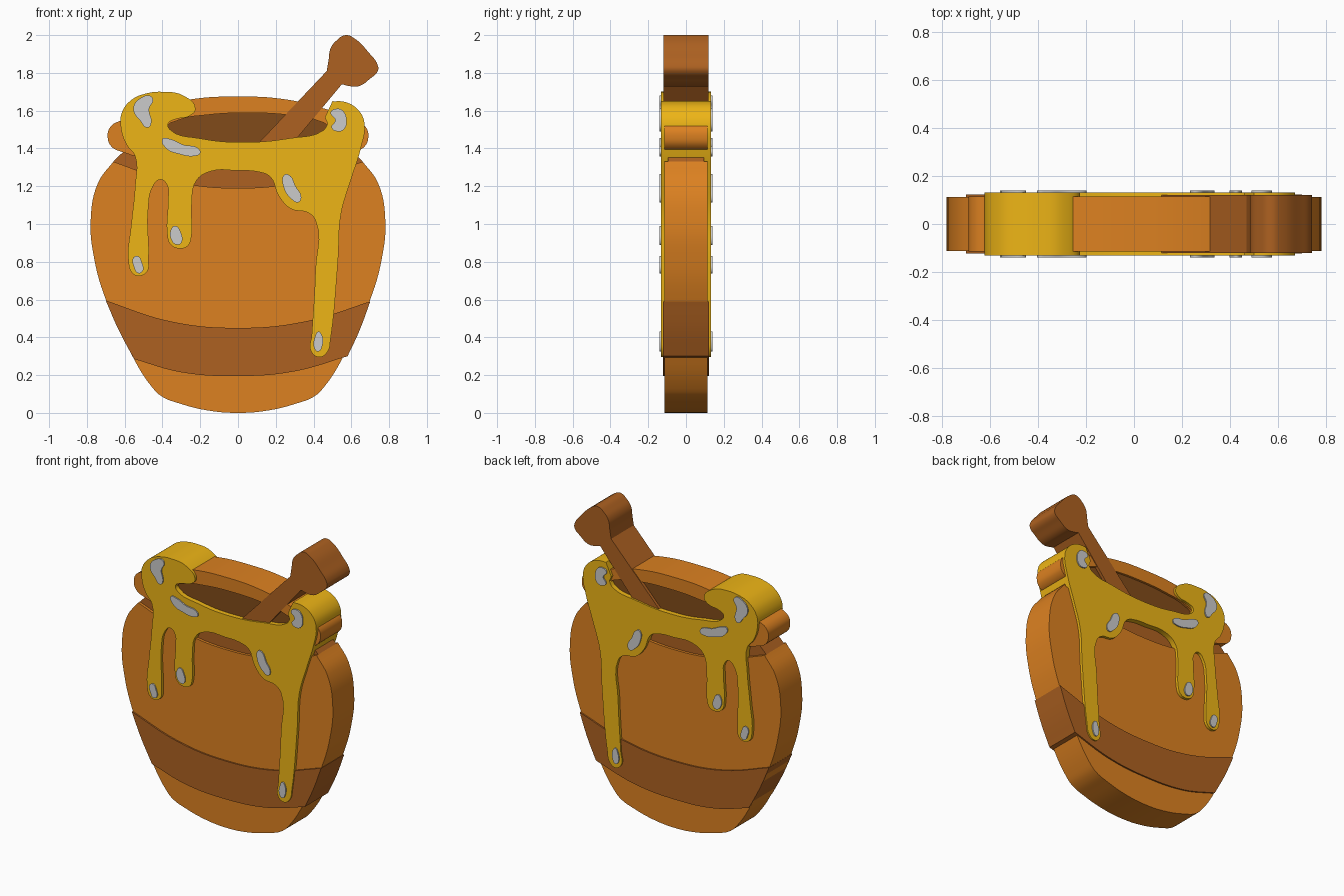
import bpy, bmesh, math

if "Cube" in bpy.data.objects:
    bpy.data.objects.remove(bpy.data.objects["Cube"])


def material(name, rgb):
    m = bpy.data.materials.new(name)
    m.diffuse_color = (*rgb, 1)
    m.use_nodes = True
    m.node_tree.nodes["Principled BSDF"].inputs["Base Color"].default_value = m.diffuse_color
    return m


ORANGE = material("orange_clay", (0.72, 0.22, 0.015))
BROWN = material("brown_band", (0.42, 0.12, 0.015))
DARK = material("dark_inside", (0.22, 0.07, 0.01))
WOOD = material("wood", (0.42, 0.12, 0.015))
GOLD = material("honey_gold", (0.85, 0.46, 0.008))


def slab(name, loops, half, mat=None, res=6):
    """Extruded outline; points are (x, z) or (x, z, 1) for a sharp corner. Extra loops are holes."""
    cu = bpy.data.curves.new(name, 'CURVE')
    cu.dimensions, cu.fill_mode = '2D', 'BOTH'
    cu.extrude, cu.resolution_u = half, res
    for pts in loops:
        s = cu.splines.new('BEZIER')
        s.bezier_points.add(len(pts) - 1)
        s.use_cyclic_u = True
        n = len(pts)
        for i, (b, p) in enumerate(zip(s.bezier_points, pts)):
            b.co = (p[0], p[1], 0)
            b.handle_left_type = b.handle_right_type = 'AUTO'
            if len(p) > 2:
                # corner handles aim at the neighbouring points
                for side, q in (('left', pts[i - 1]), ('right', pts[(i + 1) % n])):
                    setattr(b, f'handle_{side}_type', 'FREE')
                    setattr(b, f'handle_{side}', (p[0] + (q[0] - p[0]) / 3, p[1] + (q[1] - p[1]) / 3, 0))
    ob = bpy.data.objects.new(name, cu)
    bpy.context.collection.objects.link(ob)
    ob.rotation_euler.x = math.pi / 2
    bpy.ops.object.select_all(action='DESELECT')
    ob.select_set(True)
    bpy.context.view_layer.objects.active = ob
    bpy.ops.object.convert(target='MESH')
    bpy.ops.object.transform_apply(location=False, rotation=True, scale=False)
    ob = bpy.context.object
    bm = bmesh.new()
    bm.from_mesh(ob.data)
    bmesh.ops.remove_doubles(bm, verts=bm.verts, dist=1e-5)
    bmesh.ops.recalc_face_normals(bm, faces=bm.faces)
    bm.to_mesh(ob.data)
    bm.free()
    ob.data.materials.clear()
    if mat:
        ob.data.materials.append(mat)
    bpy.ops.object.shade_smooth_by_angle(angle=math.radians(30))
    return ob


def mirrored(half_pts):
    """Left half from top centre to bottom centre, completed on the right."""
    return half_pts + [(-p[0], *p[1:]) for p in reversed(half_pts[1:-1])]


def px(pts):
    """Outline traced in hundredths of a unit."""
    return [(p[0] / 100, p[1] / 100, *p[2:]) for p in pts]


# pot
slab("pot_body", [mirrored([(0, 1.19), (-.36, 1.23), (-.66, 1.33, 1), (-.74, 1.22), (-.78, 1.02),
     (-.76, .81), (-.70, .60), (-.58, .34), (-.45, .13), (-.40, .085), (-.31, .05), (-.16, .013), (0, 0)])], .113, ORANGE)
slab("pot_neck", [mirrored([(0, 1.32), (-.60, 1.39, 1), (-.66, 1.33, 1), (-.36, 1.21), (0, 1.17)])], .095, BROWN)
slab("pot_band", [[(0, .45), (-.36, .485), (-.70, .595, 1), (-.63, .435), (-.55, .285, 1), (-.3, .215), (0, .195),
     (.3, .22), (.58, .30, 1), (.645, .44), (.70, .59, 1), (.36, .485)]], .123, BROWN)

# rim with oval mouth
oval = [(.05 + .424 * math.cos(a), 1.51 + .078 * math.sin(a)) for a in [i * math.pi / 6 for i in range(12)]]
rim = mirrored([(0, 1.675), (-.25, 1.66), (-.46, 1.61), (-.615, 1.55), (-.675, 1.515), (-.69, 1.46),
                (-.67, 1.41), (-.61, 1.38), (-.35, 1.32), (0, 1.30)])
slab("pot_rim", [rim, oval], .115, ORANGE)
slab("pot_mouth", [[(.05 + (x - .05) * 1.02, 1.51 + (z - 1.51) * 1.05) for x, z in oval]], .1, DARK)

# dipper
slab("honey_dipper", [px([(11, 143, 1), (47, 181, 1), (48, 187), (49, 193), (52, 197), (57, 200), (62, 198),
     (69, 191), (74, 184), (74, 181), (70, 177), (64, 173), (59, 173), (55, 174, 1), (30, 144, 1)])], .12, WOOD)

# honey with drips
slab("honey", [px([
    (-40, 170), (-29, 168), (-22.5, 161), (-26, 157), (-33, 155.5), (-37, 153), (-36, 150), (-20, 145.3),
    (3, 143.3), (28, 145.5), (45, 149.5), (47.5, 153, 1), (46, 156.5, 1), (50, 165, 1), (57, 164.5), (64, 160),
    (67, 153), (65, 140), (60, 124), (54.5, 105), (53, 81), (49, 39), (47.5, 32.5), (43, 29.5), (38.5, 33),
    (39, 41), (41, 76), (41, 102), (37, 106), (28, 108), (21.5, 115), (17, 125), (10, 127.7), (0, 128.2),
    (-14, 128), (-22, 123), (-24.5, 110), (-24.7, 93), (-26.5, 88.5), (-31, 87), (-36, 89.5), (-37.5, 95),
    (-37, 113), (-37.5, 120.5), (-41, 123.5), (-45, 120), (-47.5, 108), (-47.3, 81), (-48, 75), (-52, 72.5),
    (-56, 74), (-58, 80), (-56.5, 100), (-54.5, 120), (-54.5, 136), (-59, 142), (-62, 151), (-61.5, 159),
    (-56, 166), (-49, 169)])], .132, GOLD, 5)

# shiny highlights
shines = [
    [(-55, 163), (-51, 167), (-47, 168), (-45, 166), (-47, 161), (-46, 153), (-48, 151), (-52, 155), (-55, 159)],
    [(-40, 145), (-36, 145), (-29, 142), (-21, 140), (-20, 137.5), (-23, 136), (-31, 137), (-38, 140)],
    [(24.5, 126), (27, 126), (30.5, 120), (33.5, 114), (32, 111.5), (28, 113.5), (24, 120)],
    [(49, 159), (52, 161), (55.5, 160), (57.5, 154), (56, 150), (53, 149), (49.5, 151), (51.5, 155)],
    [(-35, 98), (-33, 99), (-30.5, 96), (-30, 90), (-32, 89), (-35, 91)],
    [(-55.5, 82), (-53, 83), (-51, 80), (-50.5, 75), (-53, 74), (-55, 77)],
    [(41, 41), (42.5, 43), (44, 42), (44.5, 35), (42.5, 32.5), (40.5, 34)],
]
for i, s in enumerate(shines, 1):
    slab(f"highlight_{i}", [px(s)], .14)
